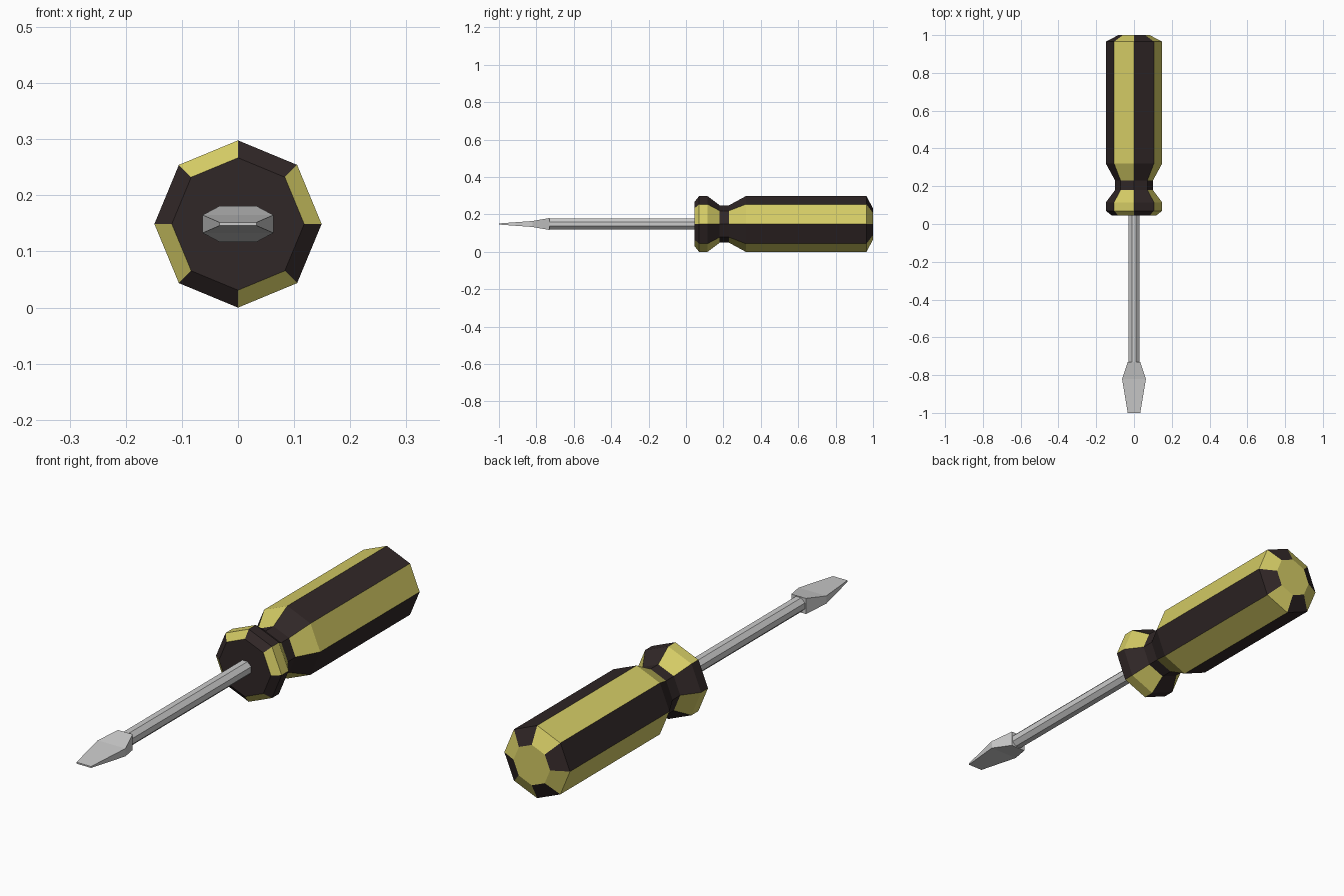
import bpy
from math import cos, sin, pi

if "Cube" in bpy.data.objects:
    bpy.data.objects.remove(bpy.data.objects["Cube"])

ZC = 0.149  # height of the tool axis


def material(name, colour):
    m = bpy.data.materials.new(name)
    m.diffuse_color = (*colour, 1)
    m.use_nodes = True
    m.node_tree.nodes["Principled BSDF"].inputs["Base Color"].default_value = m.diffuse_color
    return m


def loft(name, sections, mats=(), pick=None):
    """Join equal-sided (y, [(x, z)...]) sections into a capped solid, front to back."""
    n = len(sections[0][1])
    verts = [(x, y, ZC + z) for y, ring in sections for x, z in ring]
    faces, slots = [], []
    for b in range(len(sections) - 1):
        for i in range(n):
            j = (i + 1) % n
            faces.append((b * n + i, b * n + n + i, b * n + n + j, b * n + j))
            slots.append(pick(b, i) if pick else 0)
    last = (len(sections) - 1) * n
    faces += [tuple(range(n)), tuple(last + i for i in reversed(range(n)))]
    slots += [1 if pick else 0, 0]
    mesh = bpy.data.meshes.new(name)
    mesh.from_pydata(verts, [], faces)
    for m in mats:
        mesh.materials.append(m)
    mesh.polygons.foreach_set("material_index", slots)
    ob = bpy.data.objects.new(name, mesh)
    bpy.context.collection.objects.link(ob)
    return ob


def octagon(r, turn=0.0):
    return [(r * cos(turn + i * pi / 4), r * sin(turn + i * pi / 4)) for i in range(8)]


def rect(x, z):
    return [(x, -z), (x, z), (-x, z), (-x, -z)]


yellow = material("yellow", (0.66, 0.60, 0.13))
black = material("black", (0.03, 0.02, 0.02))

# Handle: octagonal profile with collar, black neck and alternating stripes
profile = [(0.045, 0.118), (0.07, 0.149), (0.115, 0.149), (0.18, 0.1),
           (0.23, 0.1), (0.32, 0.149), (0.965, 0.149), (1.0, 0.083)]
NECK = 3
loft("handle", [(y, octagon(r)) for y, r in profile], (yellow, black),
     lambda band, side: 1 if band == NECK else side % 2)

# Shaft
loft("shaft", [(y, octagon(0.031, pi / 8)) for y in (-0.74, 0.06)])

# Flat blade: flares sideways while thinning towards the tip
loft("blade", [(-1.0, rect(0.033, 0.003)), (-0.82, rect(0.063, 0.016)),
               (-0.73, rect(0.033, 0.032))])
